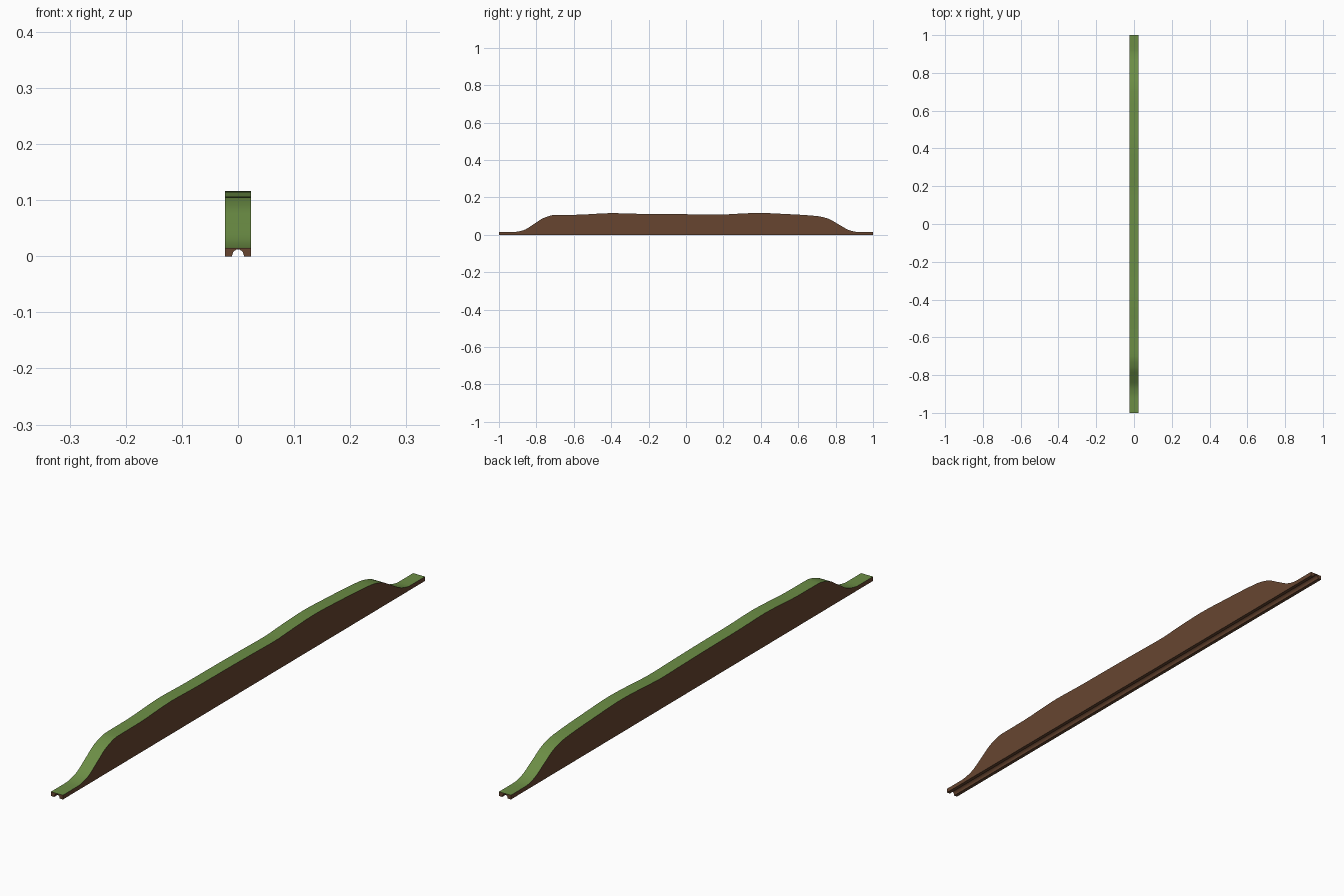
import bpy, bmesh, math

if "Cube" in bpy.data.objects:
    bpy.data.objects.remove(bpy.data.objects["Cube"])

HALF_W = 0.023      # half width of the strip
R, ARCH = 0.0105, 0.0122   # tunnel half width and height

# Hill outline along y: (y, height)
OUTLINE = [(-1, .015), (-.92, .015), (-.87, .024), (-.81, .059), (-.76, .09),
           (-.70, .106), (-.58, .107), (-.40, .1155), (-.25, .112), (-.1, .111),
           (.05, .109), (.17, .107), (.27, .112), (.39, .1165), (.53, .111),
           (.70, .1), (.76, .086), (.82, .053), (.88, .022), (.92, .015), (1, .015)]


def smooth_outline(pts, steps):
    """Smooth curve through the points with limited slopes (no overshoot)."""
    d = [(b[1] - a[1]) / (b[0] - a[0]) for a, b in zip(pts, pts[1:])]
    m = [0.0] + [2 * p * q / (p + q) if p * q > 0 else 0.0
                 for p, q in zip(d, d[1:])] + [0.0]
    out = []
    for i in range(len(pts) - 1):
        (y0, z0), (y1, z1) = pts[i], pts[i + 1]
        h = y1 - y0
        for k in range(steps):
            t = k / steps
            z = ((2*t**3 - 3*t**2 + 1) * z0 + (t**3 - 2*t**2 + t) * h * m[i]
                 + (3*t**2 - 2*t**3) * z1 + (t**3 - t**2) * h * m[i + 1])
            out.append((y0 + h * t, z))
    return out + [pts[-1]]


def material(name, rgb):
    mat = bpy.data.materials.new(name)
    mat.diffuse_color = (*rgb, 1)
    mat.use_nodes = True
    mat.node_tree.nodes["Principled BSDF"].inputs["Base Color"].default_value = mat.diffuse_color
    return mat


def make_object(name, bm, mat):
    bmesh.ops.recalc_face_normals(bm, faces=bm.faces)
    me = bpy.data.meshes.new(name)
    bm.to_mesh(me)
    bm.free()
    me.materials.append(mat)
    ob = bpy.data.objects.new(name, me)
    bpy.context.collection.objects.link(ob)
    bpy.context.view_layer.objects.active = ob
    ob.select_set(True)
    bpy.ops.object.shade_smooth_by_angle(angle=math.radians(35))
    ob.select_set(False)
    return ob


stations = smooth_outline(OUTLINE, 4)
arch = [(-R * math.cos(math.pi * k / 10), ARCH * math.sin(math.pi * k / 10))
        for k in range(11)]
arch[0], arch[-1] = (-R, 0), (R, 0)

# Earth body: sides, underside and arched groove, open under the grass
bm = bmesh.new()
rings = []
for y, h in stations:
    section = [(-HALF_W, h), (-HALF_W, 0)] + arch + [(HALF_W, 0), (HALF_W, h)]
    rings.append([bm.verts.new((x, y, z)) for x, z in section])
for a, b in zip(rings, rings[1:]):
    for i in range(len(a) - 1):
        bm.faces.new((a[i], a[i + 1], b[i + 1], b[i]))
bm.faces.new(rings[0])
bm.faces.new(rings[-1])
make_object("earth_body", bm, material("earth", (0.135, 0.06, 0.03)))

# Grass surface on top
bm = bmesh.new()
rows = [[bm.verts.new((x, y, h)) for x in (-HALF_W, HALF_W)] for y, h in stations]
for a, b in zip(rows, rows[1:]):
    bm.faces.new((a[0], a[1], b[1], b[0]))
grass = make_object("grass_top", bm, material("grass", (0.15, 0.27, 0.06)))
if grass.data.polygons[0].normal.z < 0:
    grass.data.flip_normals()
